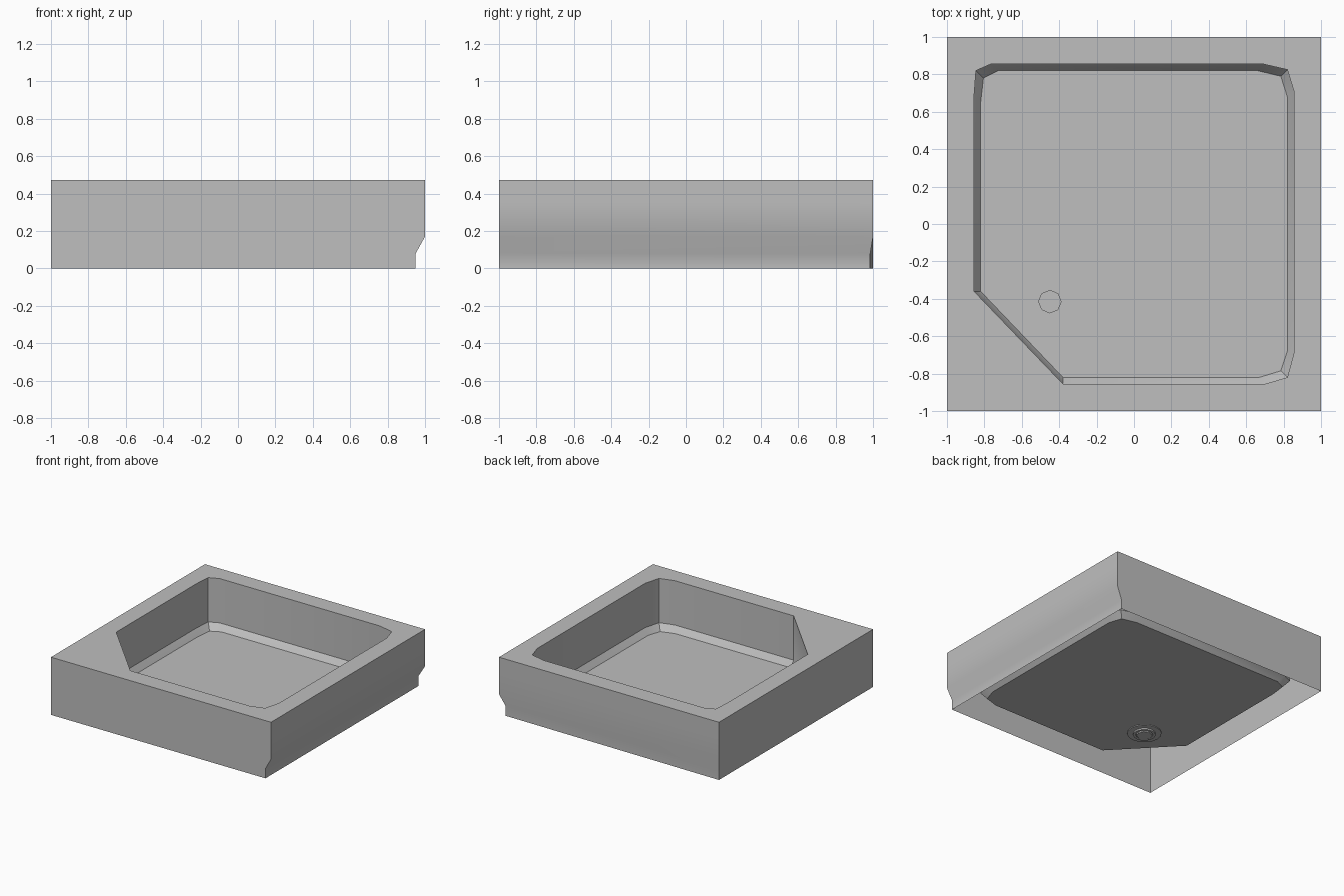
import bpy, bmesh
from math import sin, cos, pi, radians

cube = bpy.data.objects.get("Cube")
if cube:
    bpy.data.objects.remove(cube, do_unlink=True)

mat = bpy.data.materials.new("warm_free_grey")
mat.name = "plain_grey"
mat.use_nodes = True
GREY = (0.52, 0.52, 0.52, 1)
mat.diffuse_color = GREY
mat.node_tree.nodes["Principled BSDF"].inputs["Base Color"].default_value = GREY

TOP, FLOOR = 0.474, 0.06
DRAIN = (-0.45, -0.415)


def ring(bm, points, z):
    return [bm.verts.new((x, y, z)) for x, y in points]


def pairs(verts):
    return list(zip(verts, verts[1:] + verts[:1]))


def bridge(bm, upper, lower):
    for (a, b), (c, d) in zip(pairs(upper), pairs(lower)):
        bm.faces.new((a, b, d, c))


def fill_between(bm, outer, inner):
    """Flat face with a hole, facing up."""
    edges = []
    for loop in (outer, inner):
        for a, b in pairs(loop):
            edges.append(bm.edges.get((a, b)) or bm.edges.new((a, b)))
    made = bmesh.ops.triangle_fill(bm, edges=edges, use_beauty=True, use_dissolve=False)
    for f in made["geom"]:
        if isinstance(f, bmesh.types.BMFace):
            f.normal_update()
            if f.normal.z < 0:
                f.normal_flip()


def circle(radius, sides):
    return [(DRAIN[0] + radius * cos(2 * pi * i / sides),
             DRAIN[1] + radius * sin(2 * pi * i / sides)) for i in range(sides)]


def finish(bm, name):
    mesh = bpy.data.meshes.new(name)
    bm.to_mesh(mesh)
    bm.free()
    mesh.materials.append(mat)
    obj = bpy.data.objects.new(name, mesh)
    bpy.context.collection.objects.link(obj)
    bpy.ops.object.select_all(action="DESELECT")
    obj.select_set(True)
    bpy.context.view_layer.objects.active = obj
    bpy.ops.object.shade_smooth_by_angle(angle=radians(32))
    return obj


# Plan outlines, counter-clockwise
square = [(-1, -1), (1, -1), (1, 1), (-1, 1)]
tucked = [(-1, -1), (0.95, -1), (0.95, 0.985), (-1, 1)]
opening = [(-0.38, -0.855), (0.70, -0.855), (0.82, -0.82), (0.855, -0.69),
           (0.855, 0.71), (0.82, 0.825), (0.69, 0.855), (-0.765, 0.855),
           (-0.845, 0.82), (-0.855, 0.685), (-0.855, -0.36)]
floor_edge = [(-0.38, -0.82), (0.67, -0.82), (0.785, -0.785), (0.82, -0.68),
              (0.82, 0.68), (0.785, 0.79), (0.66, 0.82), (-0.725, 0.82),
              (-0.805, 0.78), (-0.82, 0.65), (-0.82, -0.36)]

# Tray shell: skirt, rim, basin wall, sloped foot and floor, open underneath
bm = bmesh.new()
skirt = [ring(bm, pts, z) for pts, z in
         ((square, TOP), (square, 0.355), (square, 0.17), (tucked, 0.08), (tucked, 0))]
for upper, lower in zip(skirt, skirt[1:]):
    bridge(bm, lower, upper)
basin = [ring(bm, opening, TOP), ring(bm, opening, 0.11), ring(bm, floor_edge, FLOOR)]
for upper, lower in zip(basin, basin[1:]):
    bridge(bm, upper, lower)
fill_between(bm, skirt[0], basin[0])

# Drain recess sunk in the floor
drain_top = ring(bm, circle(0.06, 8), FLOOR)
drain_low = ring(bm, circle(0.06, 8), 0.035)
fill_between(bm, basin[2], drain_top)
bridge(bm, drain_top, drain_low)
bm.faces.new(drain_low)
finish(bm, "shower_tray")

# Drain flange and collar under the floor
bm = bmesh.new()
steps = [ring(bm, circle(r, 16), z) for r, z in
         ((0.13, 0.058), (0.13, 0.052), (0.085, 0.052), (0.085, 0.04), (0.065, 0.04), (0.065, 0.05))]
for upper, lower in zip(steps, steps[1:]):
    bridge(bm, lower, upper)
finish(bm, "drain_flange")
